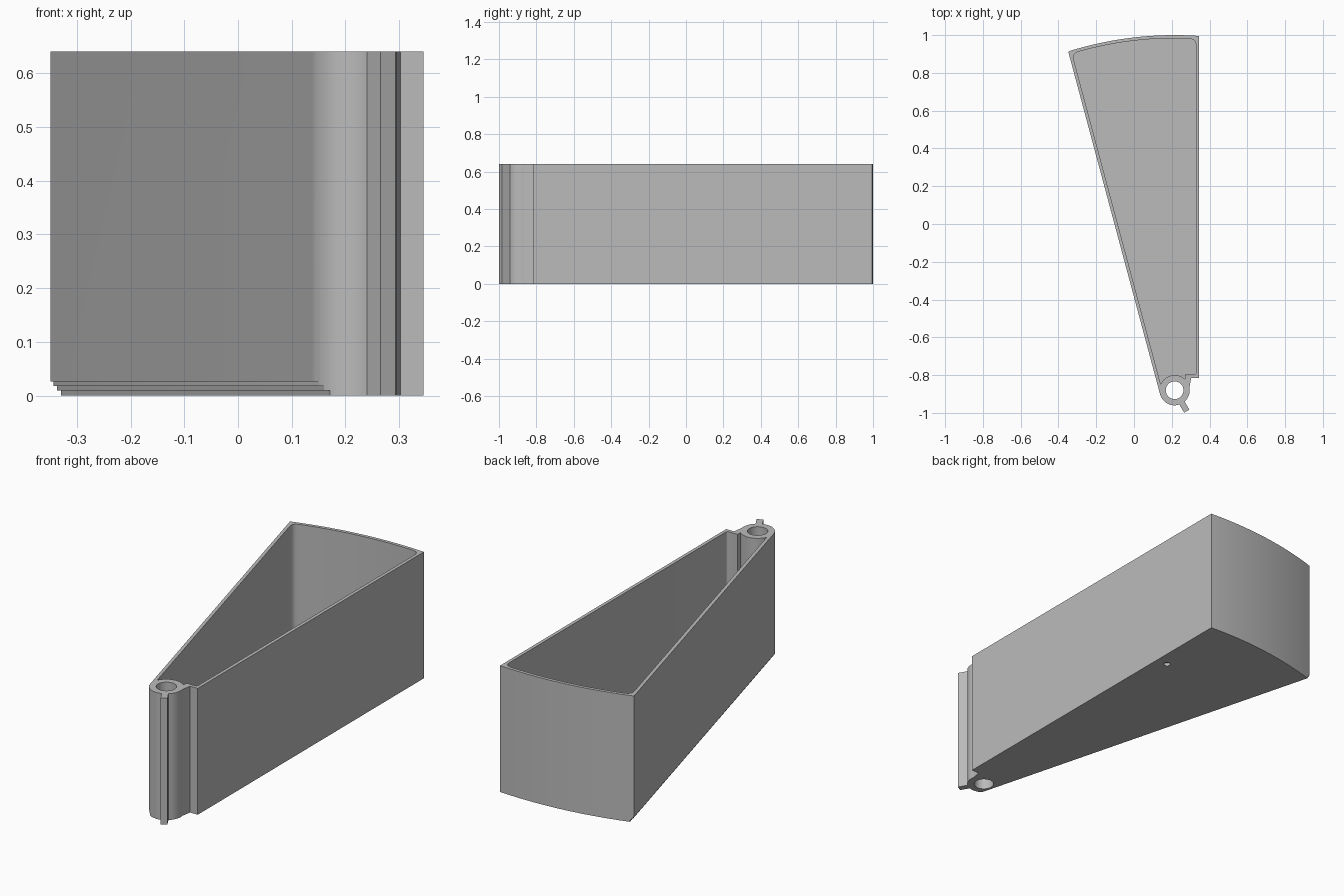
import bpy, bmesh
from math import radians, degrees, cos, sin, acos, asin
from mathutils import Vector, Matrix

if "Cube" in bpy.data.objects:
    bpy.data.objects.remove(bpy.data.objects["Cube"], do_unlink=True)

# Main dimensions
HEIGHT, FLOOR = 0.64, 0.03
PIVOT = Vector((0.215, -0.88))
RING, BORE, BACK = 0.08, 0.047, 1.88
SLANT = 195                      # outward direction of the slanted wall
SIDE_X, WALL = 0.345, 0.017

grey = bpy.data.materials.new("grey plastic")
grey.use_nodes = True
colour = (0.5, 0.5, 0.5, 1)
grey.diffuse_color = colour
grey.node_tree.nodes["Principled BSDF"].inputs["Base Color"].default_value = colour


def polar(r, a, centre=PIVOT):
    return centre + r * Vector((cos(radians(a)), sin(radians(a))))


def arc(r, a, b, n, centre=PIVOT):
    return [polar(r, a + (b - a) * i / n, centre) for i in range(n + 1)]


def fillet(before, corner, after, r, n=6):
    """Rounded corner between two edges."""
    p = corner + (before - corner).normalized() * r
    q = corner + (after - corner).normalized() * r
    ts = [i / n for i in range(n + 1)]
    return [p * (1 - t) ** 2 + corner * 2 * t * (1 - t) + q * t * t for t in ts]


def prism(name, points, z0, z1, matrix=Matrix()):
    bm = bmesh.new()
    face = bm.faces.new([bm.verts.new((p[0], p[1], z0)) for p in points])
    ext = bmesh.ops.extrude_face_region(bm, geom=[face])
    top = [v for v in ext["geom"] if isinstance(v, bmesh.types.BMVert)]
    bmesh.ops.translate(bm, verts=top, vec=(0, 0, z1 - z0))
    bm.transform(matrix)
    bmesh.ops.recalc_face_normals(bm, faces=bm.faces)
    mesh = bpy.data.meshes.new(name)
    bm.to_mesh(mesh)
    bm.free()
    mesh.materials.append(grey)
    obj = bpy.data.objects.new(name, mesh)
    bpy.context.collection.objects.link(obj)
    return obj


def cut(body, cutter):
    bpy.context.view_layer.objects.active = body
    mod = body.modifiers.new("cut", "BOOLEAN")
    mod.operation, mod.solver, mod.object = "DIFFERENCE", "EXACT", cutter
    bpy.ops.object.modifier_apply(modifier=mod.name)
    bpy.data.objects.remove(cutter, do_unlink=True)


# Outer wedge outline: curved back, straight side, pivot ring and stop tab
out = Vector((cos(radians(SLANT)), sin(radians(SLANT))))
along = Vector((out.y, -out.x))
back_left = SLANT - degrees(acos(RING / BACK))
back_right = degrees(acos((SIDE_X - PIVOT.x) / BACK))
tab_angle, tab_half, tab_reach = -60, 0.016, 0.128
tab_dir = polar(1, tab_angle, Vector((0, 0)))
tab_side = Vector((-tab_dir.y, tab_dir.x)) * tab_half
tab_spread = degrees(asin(tab_half / RING))
tab_end = PIVOT + tab_dir * tab_reach

outline = arc(BACK, back_left, back_right, 24)
outline += [Vector((SIDE_X, -0.815)), Vector((0.302, -0.815))]
outline += arc(RING, 10, tab_angle + tab_spread, 10)
outline += [tab_end + tab_side, tab_end - tab_side]
outline += arc(RING, tab_angle - tab_spread, SLANT - 360, 16)
tray = prism("wedge_tray", outline, 0, HEIGHT)

# Hollow inside, following the ring at the narrow end
inner_back = BACK - WALL
inner_off = RING - WALL
inner_x = SIDE_X - WALL
a_left = SLANT - degrees(acos(inner_off / inner_back))
a_right = degrees(acos((inner_x - PIVOT.x) / inner_back))
ring_start = polar(RING, SLANT - degrees(acos(inner_off / RING)))
corner_l, corner_r = polar(inner_back, a_left), polar(inner_back, a_right)
front_r = Vector((inner_x, -0.797))
web = Vector((0.27, -0.797))
hollow = fillet(ring_start, corner_l, polar(inner_back, a_left - 2), 0.035)
hollow += arc(inner_back, a_left - 1.5, a_right + 1.5, 20)
hollow += fillet(polar(inner_back, a_right + 2), corner_r, front_r, 0.035)
hollow += fillet(corner_r, front_r, web, 0.012)
hollow += [web]
hollow += arc(RING, 47, SLANT - degrees(acos(inner_off / RING)), 16)
cut(tray, prism("hollow_cutter", hollow, FLOOR, HEIGHT + 0.1))

# Pivot bore and small blind recess underneath
cut(tray, prism("bore_cutter", arc(BORE, 0, 350, 35), -0.1, HEIGHT + 0.1))
recess = arc(0.016, 0, 345, 23, Vector((0.282, 0.585)))
cut(tray, prism("recess_cutter", recess, -0.1, 0.015))

# Stepped lower edge of the slanted wall
for inset, top in ((0.02, 0.01), (0.012, 0.018), (0.005, 0.026)):
    strip = [PIVOT + out * d + along * u for d, u in
             ((RING - inset, -0.2), (RING - inset, 2.1), (0.2, 2.1), (0.2, -0.2))]
    cut(tray, prism("step_cutter", strip, -0.1, top))

# Finger notch with rounded lower corners in the slanted wall
if along.y < 0:
    along = -along
u0, u1, low, r = 1.43, 1.725, 0.5, 0.045
notch = [Vector((u0, 0.8))]
notch += arc(r, 180, 270, 6, Vector((u0 + r, low + r)))
notch += arc(r, 270, 360, 6, Vector((u1 - r, low + r)))
notch += [Vector((u1, 0.8))]
frame = Matrix(((along.x, 0, -out.x, PIVOT.x),
                (along.y, 0, -out.y, PIVOT.y),
                (0, 1, 0, 0),
                (0, 0, 0, 1)))
cut(tray, prism("notch_cutter", notch, -0.12, -0.04, frame))

# Smooth curved walls, crisp edges
bpy.ops.object.select_all(action="DESELECT")
tray.select_set(True)
bpy.context.view_layer.objects.active = tray
bpy.ops.object.shade_smooth_by_angle(angle=radians(25))
